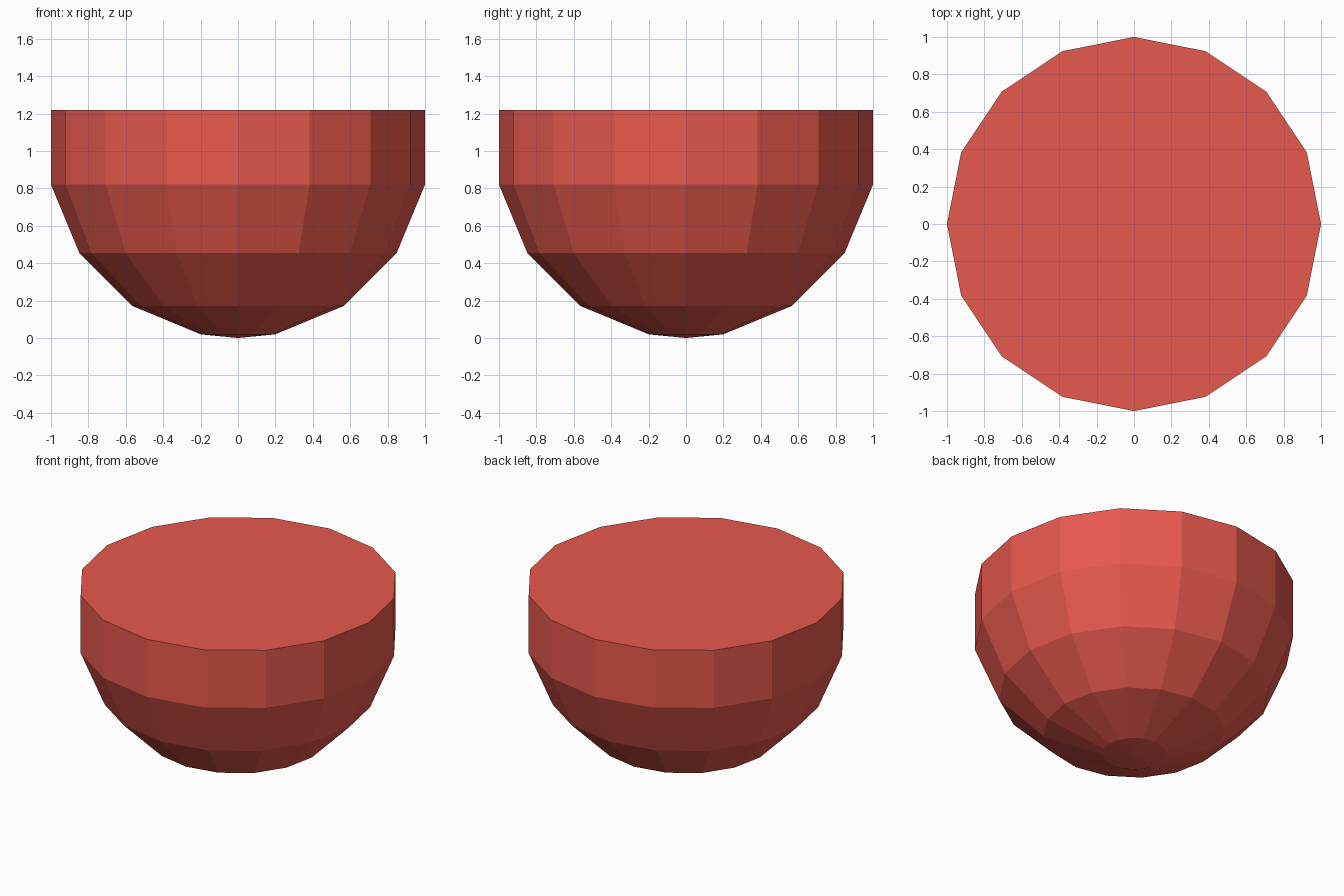
import bpy, bmesh
from math import sin, cos, radians, tau

if "Cube" in bpy.data.objects:
    bpy.data.objects.remove(bpy.data.objects["Cube"])

SIDES = 16
R = 1 / cos(radians(11.25))  # sphere radius that gives a rim radius of 1

bm = bmesh.new()

# Rings of a low-poly sphere, from the flat top down to the last small ring
rings = []
for lat in (11.25, -11.25, -33.75, -56.25, -78.75):
    r = R * cos(radians(lat))
    z = R + R * sin(radians(lat))
    rings.append([bm.verts.new((r * cos(tau * i / SIDES), r * sin(tau * i / SIDES), z))
                  for i in range(SIDES)])

# Side bands
for upper, lower in zip(rings, rings[1:]):
    for i in range(SIDES):
        j = (i + 1) % SIDES
        bm.faces.new((upper[i], lower[i], lower[j], upper[j]))

# Flat top and pointed bottom
bm.faces.new(rings[0])
tip = bm.verts.new((0, 0, 0))
for i in range(SIDES):
    bm.faces.new((rings[-1][i], tip, rings[-1][(i + 1) % SIDES]))
bmesh.ops.recalc_face_normals(bm, faces=bm.faces)

mesh = bpy.data.meshes.new("rounded_bowl")
bm.to_mesh(mesh)
bm.free()
bowl = bpy.data.objects.new("rounded_bowl", mesh)
bpy.context.collection.objects.link(bowl)

# Red colour
red = bpy.data.materials.new("red")
red.diffuse_color = (0.8, 0.1, 0.075, 1)
red.use_nodes = True
red.node_tree.nodes["Principled BSDF"].inputs["Base Color"].default_value = red.diffuse_color
mesh.materials.append(red)
